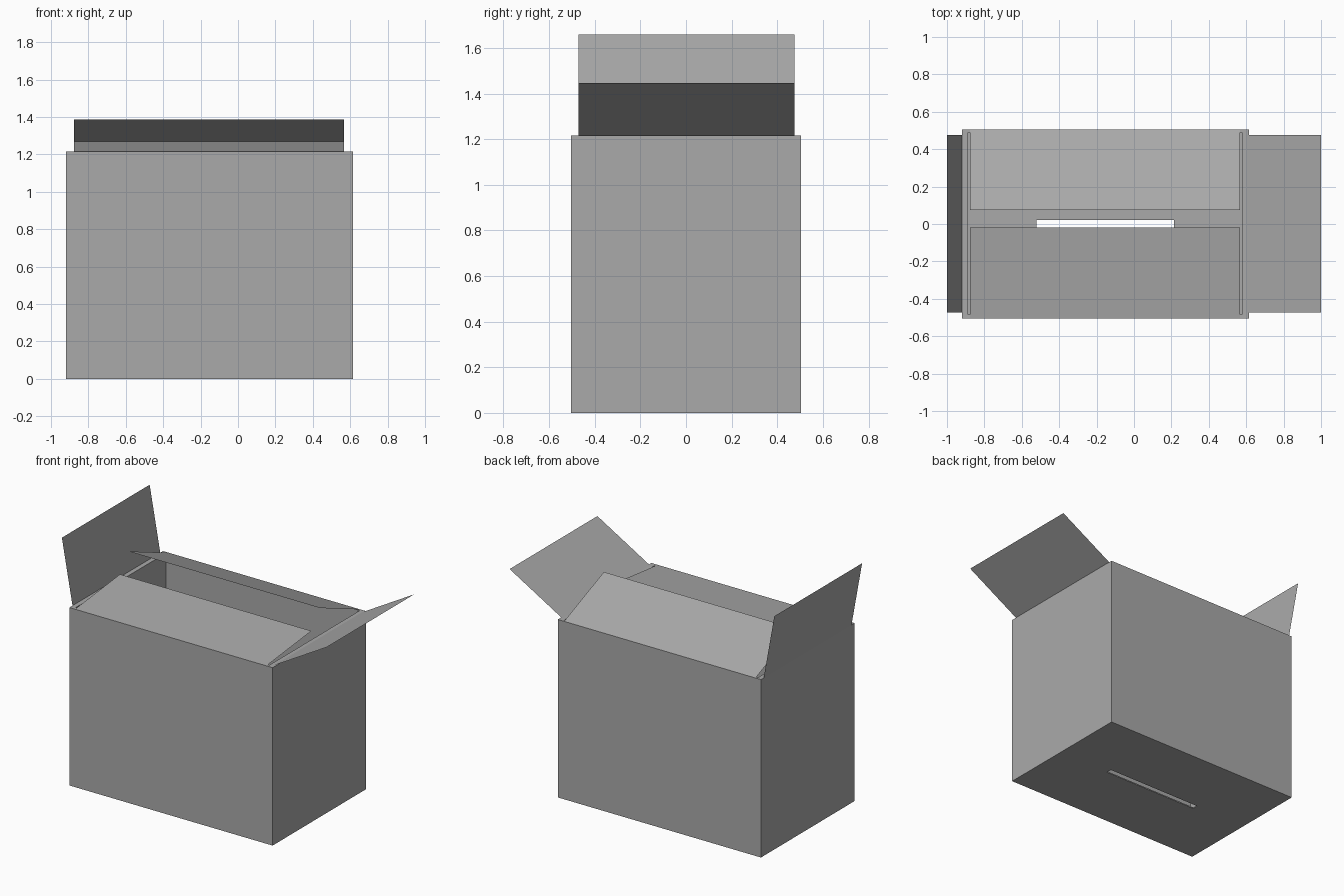
import bpy
import bmesh

# Remove the default cube
cube = bpy.data.objects.get("Cube")
if cube:
    bpy.data.objects.remove(cube, do_unlink=True)

# Single cardboard colour
GREY = (0.40, 0.40, 0.40, 1.0)
card = bpy.data.materials.new("cardboard_grey")
card.use_nodes = True
card.diffuse_color = GREY
card.node_tree.nodes["Principled BSDF"].inputs["Base Color"].default_value = GREY


def finish(name, bm):
    """Turn a bmesh into a named, coloured object."""
    mesh = bpy.data.meshes.new(name)
    bm.to_mesh(mesh)
    bm.free()
    mesh.materials.append(card)
    obj = bpy.data.objects.new(name, mesh)
    bpy.context.collection.objects.link(obj)
    return obj


def sheet(name, corners):
    """Flat single sheet through the given corners."""
    bm = bmesh.new()
    bm.faces.new([bm.verts.new(c) for c in corners])
    return finish(name, bm)


TOP = 1.215

# Box shell: rectangles (x0, x1, y0, y1, z) joined into a closed loop,
# from the floor slot out, up the walls, over the rim and back inside
outer = (-0.92, 0.615, -0.505, 0.505)
inner = (-0.888, 0.577, -0.485, 0.49)
slot = (-0.52, 0.215, -0.018, 0.022)
floor = 0.008
rings = [(slot, 0), (outer, 0), (outer, TOP),
         (inner, TOP), (inner, floor), (slot, floor)]

bm = bmesh.new()
loops = []
for (x0, x1, y0, y1), z in rings:
    loops.append([bm.verts.new((x, y, z))
                  for x, y in ((x0, y0), (x1, y0), (x1, y1), (x0, y1))])
for i, a in enumerate(loops):
    b = loops[(i + 1) % len(loops)]
    for k in range(4):
        n = (k + 1) % 4
        bm.faces.new((a[k], a[n], b[n], b[k]))
bmesh.ops.recalc_face_normals(bm, faces=bm.faces)
finish("box_shell", bm)

# Long flaps folded inward: hinge y, free edge y, free edge z
for name, hinge, tip, height in (("front_flap", -0.503, -0.02, 1.268),
                                 ("back_flap", 0.503, 0.075, 1.388)):
    sheet(name, [(-0.878, hinge, TOP), (0.568, hinge, TOP),
                 (0.568, tip, height), (-0.878, tip, height)])

# Short flaps opened outward: hinge x, free edge x, free edge z
for name, hinge, tip, height in (("right_flap", -0.92, -1.0, 1.658),
                                 ("left_flap", 0.603, 1.0, 1.445)):
    sheet(name, [(hinge, -0.472, TOP), (hinge, 0.475, TOP),
                 (tip, 0.475, height), (tip, -0.472, height)])
